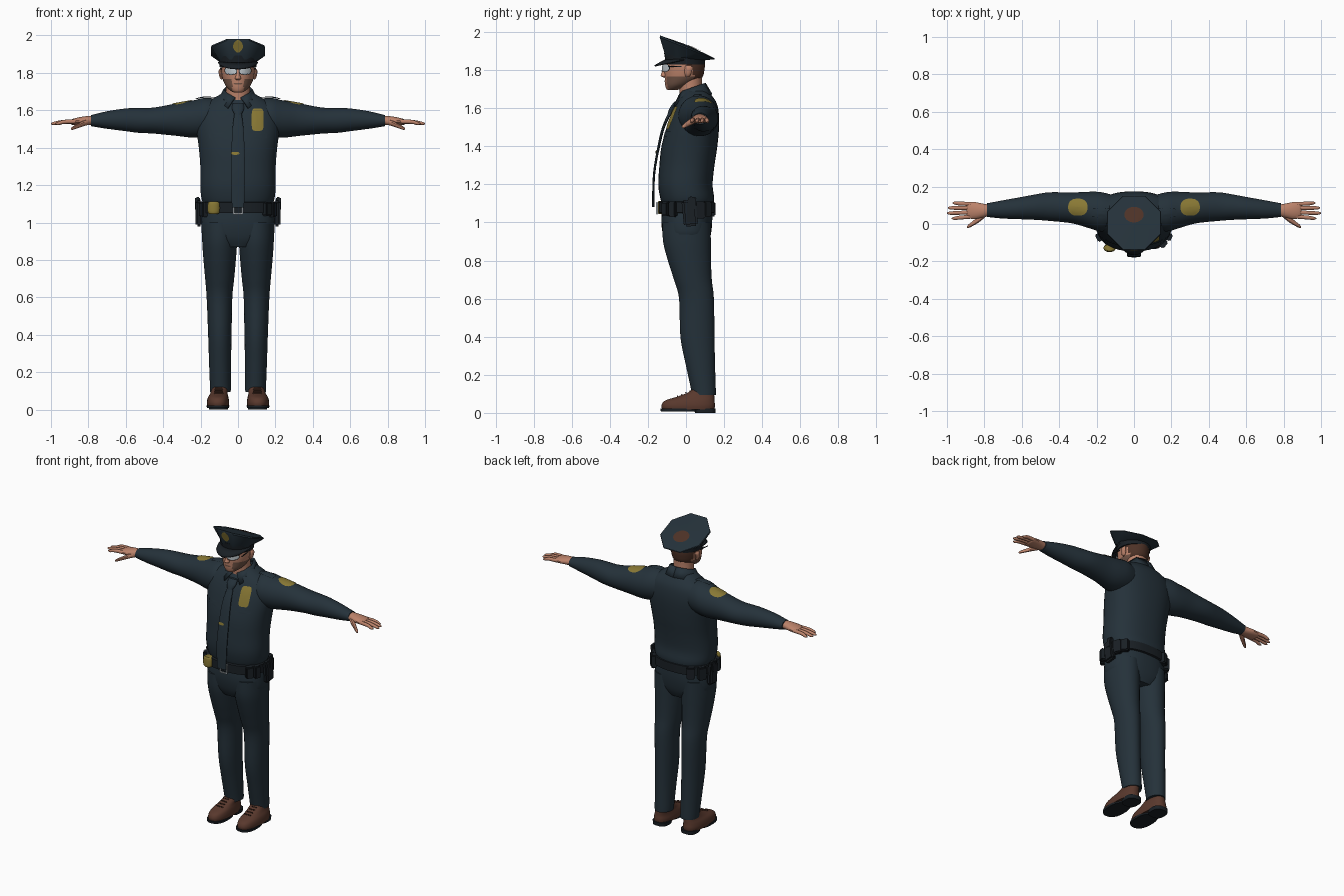
import bpy, bmesh, math
from mathutils import Vector
from mathutils.bvhtree import BVHTree


def material(name, r, g, b):
    m = bpy.data.materials.new(name)
    m.diffuse_color = (r, g, b, 1)
    return m


NAVY = material("navy cloth", .018, .031, .042)
DARK = material("dark leather", .010, .014, .018)
SKIN = material("skin", .50, .225, .145)
STUBBLE = material("stubble", .17, .09, .062)
HAIR = material("brown hair", .075, .032, .02)
GOLD = material("gold", .25, .19, .035)
SHOE = material("brown leather", .10, .04, .026)
SILVER = material("silver", .5, .55, .58)


def finish(name, bm, mats, rule=None):
    mats = mats if isinstance(mats, list) else [mats]
    me = bpy.data.meshes.new(name)
    if rule:
        for f in bm.faces:
            f.material_index = rule(f.calc_center_median())
    bm.to_mesh(me)
    bm.free()
    ob = bpy.data.objects.new(name, me)
    bpy.context.collection.objects.link(ob)
    for m in mats:
        me.materials.append(m)
    return ob


def spline(rows, k):
    """Catmull-Rom samples through rows of numbers."""
    rows = [Vector(tuple(r) + (0,) * (6 - len(r))) for r in rows]
    out = []
    for i in range(len(rows) - 1):
        p1, p2 = rows[i], rows[i + 1]
        p0, p3 = rows[max(i - 1, 0)], rows[min(i + 2, len(rows) - 1)]
        for j in range(k):
            t = j / k
            out.append(.5 * (2 * p1 + (p2 - p0) * t + (2 * p0 - 5 * p1 + 4 * p2 - p3) * t * t
                             + (3 * p1 - p0 - 3 * p2 + p3) * t ** 3))
    return out + [rows[-1]]


def oval(a, e):
    c, s = math.cos(a), math.sin(a)
    return math.copysign(abs(c) ** (2 / e), c), math.copysign(abs(s) ** (2 / e), s)


def loft(name, rings, mats, axis='z', n=28, k=4, e=2.0, sx=1, rule=None):
    """Rings are (position, centre a, centre b, radius a, radius b, tilt)."""
    bm = bmesh.new()
    loops = []
    for t, a, b, ra, rb, tilt in spline(rings, k):
        loop = []
        for i in range(n):
            c, s = oval(2 * math.pi * (i + .5) / n, e)
            u, v = a + ra * c, b + rb * s
            co = (u * sx, v, t + tilt * rb * s) if axis == 'z' else (t * sx, u, v)
            loop.append(bm.verts.new(co))
        loops.append(loop)
    for p, q in zip(loops, loops[1:]):
        for i in range(n):
            bm.faces.new((p[i], p[(i + 1) % n], q[(i + 1) % n], q[i]))
    bm.faces.new(loops[0])
    bm.faces.new(loops[-1])
    bmesh.ops.recalc_face_normals(bm, faces=bm.faces)
    return finish(name, bm, mats, rule)


def box(name, loc, size, mat, rz=0, rx=0, bevel=.006):
    bm = bmesh.new()
    bmesh.ops.create_cube(bm, size=1)
    bmesh.ops.scale(bm, vec=size, verts=bm.verts)
    bmesh.ops.bevel(bm, geom=bm.edges[:], offset=min(bevel, min(size) * .3), segments=2, affect='EDGES')
    ob = finish(name, bm, mat)
    ob.location, ob.rotation_euler = loc, (rx, 0, rz)
    return ob


def patch(name, target, centre, u, v, mat, e=2.0, lift=.004, n=24, inner=0.0):
    """Thin oval projected onto a part along u x v."""
    me = target.data
    tree = BVHTree.FromPolygons([w.co for w in me.vertices], [p.vertices[:] for p in me.polygons])
    u, v, centre = Vector(u), Vector(v), Vector(centre)
    d = -u.cross(v).normalized()
    bm = bmesh.new()
    loops = []
    for j in range(5):
        r = inner + (1 - inner) * max(j / 4, .02)
        loop = []
        for i in range(n):
            c, s = oval(2 * math.pi * (i + .5) / n, e)
            p = centre + (u * c + v * s) * r
            hit = tree.ray_cast(p - d, d)[0] or p
            loop.append(bm.verts.new(hit - d * lift))
        if loops:
            for i in range(n):
                bm.faces.new((loops[-1][i], loop[i], loop[(i + 1) % n], loops[-1][(i + 1) % n]))
        elif not inner:
            bm.faces.new(loop)
        loops.append(loop)
    return finish(name, bm, mat)


def sheet(name, rows, mat, thick=.008):
    bm = bmesh.new()
    vs = [[bm.verts.new(p) for p in r] for r in rows]
    for p, q in zip(vs, vs[1:]):
        for i in range(len(p) - 1):
            bm.faces.new((p[i], p[i + 1], q[i + 1], q[i]))
    ob = finish(name, bm, mat)
    ob.modifiers.new("thickness", 'SOLIDIFY').thickness = thick
    ob.modifiers["thickness"].offset = 0
    return ob


# Shirt body, trousers seat, belt
torso = loft("shirt", [(1.09, 0, .01, .18, .132), (1.13, 0, .006, .196, .142), (1.2, 0, -.003, .202, .143),
                       (1.3, 0, .005, .202, .145), (1.4, 0, .018, .21, .147), (1.5, 0, .036, .222, .138),
                       (1.57, 0, .048, .218, .125), (1.625, 0, .056, .19, .106), (1.665, 0, .055, .13, .082),
                       (1.69, 0, .05, .085, .062)], NAVY, n=40, e=2.3)
loft("trouser_seat", [(.87, 0, .006, .1, .1), (.92, 0, .005, .185, .122), (1.0, 0, .004, .196, .134),
                      (1.09, 0, .006, .185, .13)], NAVY, n=40, e=2.4)
loft("belt", [(1.05, 0, .003, .194, .142), (1.052, 0, .003, .2, .148), (1.108, 0, .003, .2, .148),
              (1.11, 0, .003, .19, .142)], DARK, n=40, k=1, e=2.4)

# Neck, head, ears, nose, mouth
loft("neck", [(1.6, 0, .035, .07, .066), (1.7, 0, .025, .064, .06), (1.78, 0, .02, .064, .065)], SKIN)


def head_rule(c):
    if (c.y > .04 and c.z > 1.735) or (c.y > .0 and c.z > 1.815):
        return 1
    return 2 if c.z < 1.768 and abs(c.x) > .03 and c.y < .04 else 0


head = loft("head", [(1.695, 0, -.072, .02, .022), (1.703, 0, -.064, .038, .04), (1.725, 0, -.04, .062, .07),
                     (1.76, 0, -.014, .08, .098), (1.80, 0, -.008, .088, .105), (1.84, 0, -.005, .089, .104),
                     (1.87, 0, -.005, .084, .095)], [SKIN, HAIR, STUBBLE], n=36, k=5, rule=head_rule)
loft("nose", [(1.762, 0, -.108, .008, .012), (1.77, 0, -.115, .017, .018), (1.785, 0, -.113, .012, .016),
              (1.825, 0, -.103, .008, .01)], SKIN, n=12)
patch("mouth", head, (0, -.1, 1.742), (.024, 0, 0), (0, 0, .005), STUBBLE, lift=.003)

# Peaked cap
loft("cap_band", [(1.83, 0, -.004, .098, .102), (1.88, 0, -.006, .104, .11, -.12)], DARK, n=32, k=1)
crown = loft("cap_crown", [(1.862, 0, -.004, .106, .112, -.1), (1.915, 0, .006, .156, .156, -.40),
                           (1.922, 0, .007, .153, .154, -.42), (1.93, 0, .01, .02, .02, -.42)], NAVY, n=8, k=1)
rows = []
for ro, z0, z1 in ((0, 1.868, 0), (.5, 1.868, .016), (1, 1.868, .034)):
    rows.append([((.1 + .006 * ro) * math.cos(a), (.103 + .062 * ro) * math.sin(a), z0 + z1 * math.sin(a) - .012)
                 for a in [math.radians(185 + 170 * i / 20) for i in range(21)]])
sheet("cap_visor", rows, DARK, .007)
patch("cap_badge", crown, (0, -.13, 1.942), (.027, 0, 0), (0, 0, .034), GOLD, lift=.005, e=1.7)
patch("cap_top_patch", crown, (0, .05, 1.95), (.052, 0, 0), (0, .042, 0), HAIR, lift=.003)

# Tie, clip, badge, buckle and belt seal
tie = loft("tie", [(1.08, 0, -.172, .033, .006), (1.25, 0, -.168, .038, .006), (1.4, 0, -.143, .035, .007),
                   (1.5, 0, -.118, .03, .008), (1.58, 0, -.082, .02, .01)], NAVY, n=16, e=3)
loft("tie_knot", [(1.575, 0, -.082, .018, .014), (1.605, 0, -.066, .032, .018), (1.635, 0, -.045, .03, .016)],
     NAVY, n=16)
patch("tie_clip", tie, (-.015, -.15, 1.37), (.022, 0, 0), (0, 0, .008), GOLD, e=3)
patch("chest_badge", torso, (.105, -.1, 1.55), (.032, 0, 0), (0, 0, .06), GOLD, e=5, lift=.006)
for s in (-1, 1):
    patch("pocket_flap", torso, (s * .105, -.1, 1.465), (.05, 0, 0), (0, 0, .016), NAVY, e=5)
for x, z, w, h in ((0, 1.104, .054, .008), (0, 1.046, .054, .008), (-.024, 1.075, .008, .06), (.024, 1.075, .008, .06)):
    box("belt_buckle", (x, -.152, z), (w, .012, h), SILVER)
belt = bpy.data.objects["belt"]
loft("belt_case", [(1.045, -.13, -.125, .02, .02), (1.055, -.13, -.128, .032, .022), (1.1, -.13, -.128, .032, .022),
                   (1.112, -.13, -.125, .022, .02)], GOLD, n=16)

# Belt pouches at angles round the waist, holster each side
for deg, w, h, z in ((-42, .045, .075, 1.072), (-24, .04, .08, 1.07), (22, .055, .09, 1.065), (40, .05, .08, 1.07),
                     (205, .045, .08, 1.07), (150, .05, .085, 1.065), (125, .05, .075, 1.07)):
    c, s = oval(math.radians(deg), 2.4)
    box("belt_pouch", (.2 * c, .003 + .15 * s, z), (.036, w, h), DARK, rz=math.radians(deg))
for s in (-1, 1):
    box("holster", (s * .208, .02, 1.05), (.036, .075, .14), DARK, rx=.1, bevel=.012)
    box("holster_grip", (s * .216, .03, 1.1), (.026, .04, .07), DARK, rx=-.15)

for s, side in ((-1, "right"), (1, "left")):
    # Collar flap and shoulder strap
    sheet("collar_flap_" + side, [[(s * .015, -.035, 1.668), (s * .055, -.062, 1.61)],
                                  [(s * .055, -.015, 1.69), (s * .085, -.022, 1.635)],
                                  [(s * .075, .04, 1.71), (s * .1, .045, 1.655)],
                                  [(s * .055, .088, 1.728), (s * .065, .118, 1.67)],
                                  [(0, .1, 1.73), (0, .135, 1.672)]], NAVY, .009)
    # Sleeve
    sleeve = loft("sleeve_" + side, [(.08, .065, 1.565, .08, .09), (.17, .065, 1.562, .105, .105),
                                     (.24, .075, 1.553, .098, .1), (.33, .086, 1.55, .083, .087),
                                     (.45, .093, 1.545, .077, .07), (.53, .09, 1.546, .068, .067),
                                     (.60, .085, 1.549, .06, .061), (.70, .078, 1.548, .049, .047),
                                     (.77, .075, 1.545, .039, .033), (.785, .075, 1.545, .037, .03)],
                  NAVY, axis='x', sx=s)
    patch("shoulder_patch_" + side, sleeve, (s * .3, .09, 1.6), (.052, 0, 0), (0, .046, 0), GOLD, e=2.4)
    patch("shoulder_strap_" + side, sleeve, (s * .175, .06, 1.6), (.052, 0, 0), (0, .024, 0), NAVY, e=5, lift=.008)
    # Hand
    loft("palm_" + side, [(.765, .075, 1.545, .028, .023), (.80, .072, 1.545, .036, .025),
                          (.85, .072, 1.542, .046, .021), (.885, .074, 1.538, .044, .016),
                          (.895, .074, 1.537, .036, .01)], SKIN, axis='x', n=16, sx=s)
    for y0, y1, tip in ((.039, .03, .972), (.062, .058, .996), (.085, .086, .992), (.107, .112, .968)):
        loft("finger_" + side, [(.87, y0, 1.54, .011, .012), (.93, (y0 + y1) / 2, 1.538, .011, .011),
                                (tip - .012, y1, 1.53, .009, .009), (tip + .003, y1, 1.528, .003, .003)],
             SKIN, axis='x', n=10, sx=s)
    loft("thumb_" + side, [(.79, .055, 1.54, .014, .016), (.825, .03, 1.53, .019, .015),
                           (.86, .004, 1.515, .014, .012), (.885, -.012, 1.504, .01, .009),
                           (.893, -.017, 1.5, .003, .003)], SKIN, axis='x', n=10, sx=s)
    # Trouser leg
    loft("trouser_leg_" + side, [(1.0, .098, .003, .095, .127), (.9, .098, .005, .094, .126),
                                 (.8, .098, .018, .087, .114), (.7, .098, .036, .078, .1),
                                 (.6, .099, .055, .069, .092), (.4, .097, .06, .063, .09),
                                 (.25, .096, .076, .059, .077), (.12, .094, .092, .056, .065),
                                 (.095, .094, .093, .055, .064)], NAVY, sx=s)
    # Shoe with sole, heel and laces
    loft("shoe_" + side, [(.018, .107, .012, .058, .138), (.04, .107, .012, .06, .141), (.065, .106, .02, .055, .13),
                          (.088, .102, .055, .046, .094), (.115, .097, .085, .043, .062),
                          (.15, .095, .092, .042, .055)], SHOE, e=2.4, sx=s)
    loft("sole_" + side, [(.008, .107, -.035, .06, .098), (.022, .107, -.035, .061, .099)], DARK, k=1, e=2.4, sx=s)
    loft("heel_" + side, [(0, .104, .1, .05, .054), (.024, .104, .1, .052, .056)], DARK, k=1, e=2.8, sx=s)
    for i in range(4):
        box("shoe_lace", (s * .103, -.045 + i * .022, .088 + i * .009), (.05 - i * .003, .007, .007), HAIR, rx=.4)
    # Ear and glasses
    loft("ear_" + side, [(1.765, .087, .008, .004, .008), (1.78, .09, .01, .01, .017), (1.81, .093, .014, .011, .021),
                         (1.825, .09, .012, .005, .014)], SKIN, n=12, sx=s)
    patch("lens_" + side, head, (s * .038, -.1, 1.812), (.031, 0, 0), (0, 0, .02), SILVER, e=2.6, lift=.014)
    patch("lens_rim_" + side, head, (s * .038, -.1, 1.812), (.034, 0, 0), (0, 0, .023), DARK, e=2.6, lift=.016,
          inner=.9)
    box("glasses_arm_" + side, (s * .088, -.045, 1.82), (.006, .1, .006), DARK, rz=s * .12)
box("glasses_bridge", (0, -.124, 1.82), (.02, .006, .006), DARK)

# Smooth shading with sharp edges kept
bpy.ops.object.select_all(action='SELECT')
bpy.context.view_layer.objects.active = torso
bpy.ops.object.shade_smooth_by_angle(angle=math.radians(40))
